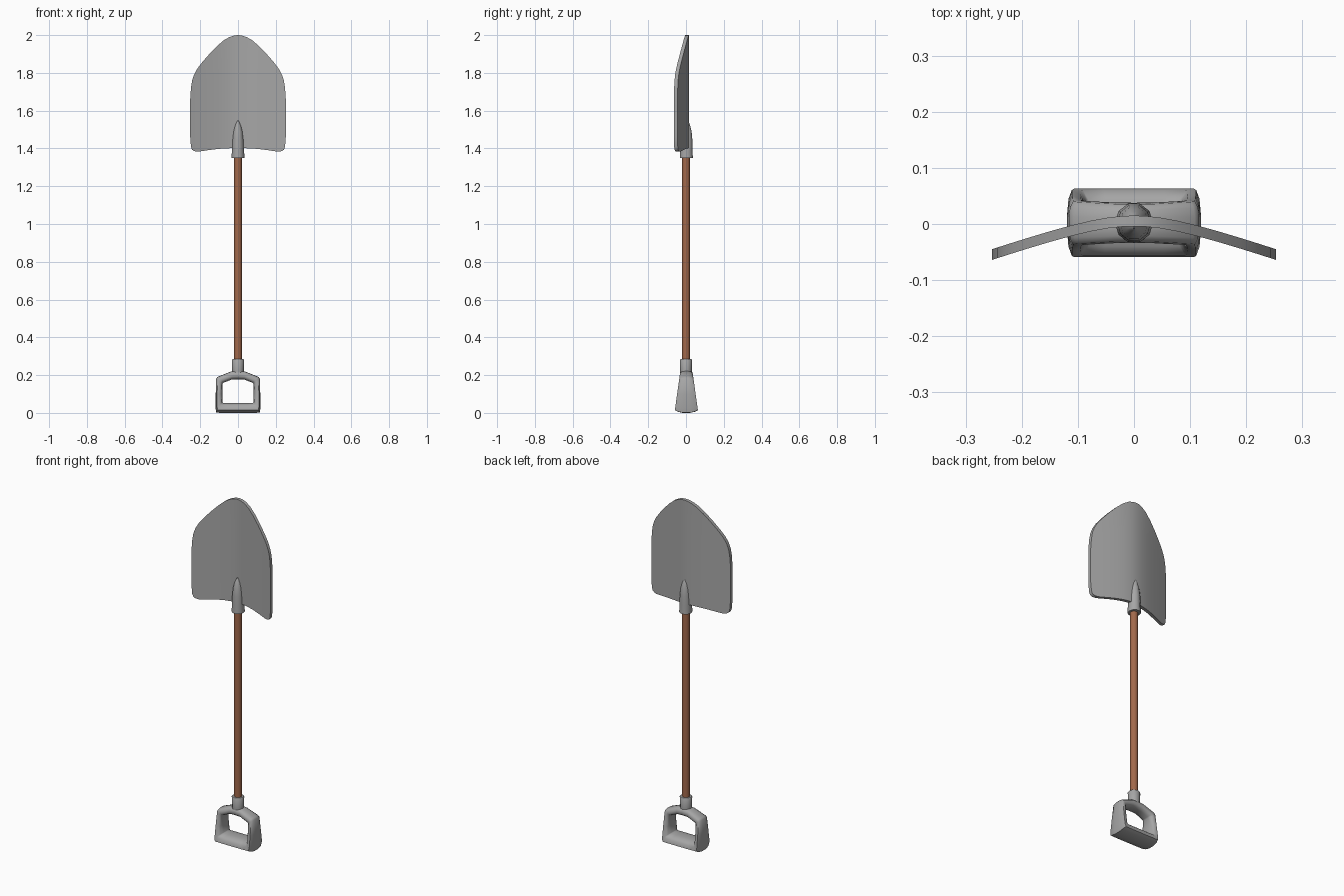
import bpy, bmesh, math

if "Cube" in bpy.data.objects:
    bpy.data.objects.remove(bpy.data.objects["Cube"])


def material(name, color):
    mat = bpy.data.materials.new(name)
    mat.diffuse_color = (*color, 1)
    mat.use_nodes = True
    mat.node_tree.nodes["Principled BSDF"].inputs["Base Color"].default_value = mat.diffuse_color
    return mat


steel = material("dark_grey_metal", (.38, .38, .38))
wood = material("wood", (.36, .14, .07))


def make(name, verts, faces, mat, angle=40, thick=0):
    """Mesh object with smooth shading; thick extrudes an open sheet along y."""
    me = bpy.data.meshes.new(name)
    me.from_pydata(verts, [], faces)
    bm = bmesh.new()
    bm.from_mesh(me)
    if thick:
        ext = bmesh.ops.extrude_face_region(bm, geom=bm.faces[:], use_keep_orig=True)
        moved = [v for v in ext["geom"] if isinstance(v, bmesh.types.BMVert)]
        bmesh.ops.translate(bm, verts=moved, vec=(0, thick, 0))
    bmesh.ops.recalc_face_normals(bm, faces=bm.faces)
    bm.to_mesh(me)
    bm.free()
    me.materials.append(mat)
    ob = bpy.data.objects.new(name, me)
    bpy.context.collection.objects.link(ob)
    bpy.ops.object.select_all(action='DESELECT')
    bpy.context.view_layer.objects.active = ob
    ob.select_set(True)
    bpy.ops.object.shade_smooth_by_angle(angle=math.radians(angle))
    return ob


def loft(name, rings, sides, mat, y=0.0, angle=50):
    """Tube through (z, radius x, radius y) rings, capped at both ends."""
    verts, faces = [], []
    for z, rx, ry in rings:
        for i in range(sides):
            a = 2 * math.pi * i / sides
            verts.append((rx * math.cos(a), y + ry * math.sin(a), z))
    for r in range(len(rings) - 1):
        for i in range(sides):
            j = (i + 1) % sides
            faces.append((r * sides + i, r * sides + j, (r + 1) * sides + j, (r + 1) * sides + i))
    faces.append(tuple(range(sides)))
    faces.append(tuple(range((len(rings) - 1) * sides, len(rings) * sides)))
    return make(name, verts, faces, mat, angle)


# Blade: columns of (x, top z, bottom z), bowed forward at the sides
half = [(0, 2.0, 1.402), (.02, 1.998, 1.402), (.045, 1.99, 1.401), (.075, 1.973, 1.40),
        (.11, 1.943, 1.397), (.15, 1.902, 1.392), (.19, 1.856, 1.386), (.215, 1.823, 1.383),
        (.232, 1.792, 1.386), (.243, 1.76, 1.393), (.249, 1.72, 1.41), (.253, 1.66, 1.46)]
cols = [(-x, t, b) for x, t, b in half[:0:-1]] + half
bow = lambda x: .015 - .059 * (math.hypot(x, .1) - .1) / (math.hypot(.25, .1) - .1)
rows = 5
verts, faces = [], []
for x, t, b in cols:
    for k in range(rows):
        verts.append((x, bow(x), b + (t - b) * k / (rows - 1)))
for c in range(len(cols) - 1):
    for k in range(rows - 1):
        a = c * rows + k
        faces.append((a, a + rows, a + rows + 1, a + 1))
make("blade", verts, faces, steel, thick=-.019)

# Pointed socket joining blade and shaft
loft("blade_socket", [(1.35, .034, .036), (1.40, .032, .034), (1.45, .030, .033),
                      (1.49, .025, .029), (1.52, .017, .021), (1.54, .008, .014),
                      (1.548, .002, .010)], 10, steel, .002)

# Wooden shaft
loft("shaft", [(.25, .021, .021), (1.37, .021, .021)], 12, wood)

# Collar above the grip
loft("grip_collar", [(.20, .032, .032), (.225, .031, .031), (.28, .033, .033), (.284, .030, .030)],
     12, steel)

# D-shaped grip: section swept between an outer and an inner outline
stations = [(0, .224, 0, .178), (.035, .22, .032, .177), (.108, .191, .076, .160),
            (.116, .182, .082, .154), (.118, .10, .083, .10), (.119, .025, .082, .056),
            (.115, .004, .078, .053), (.06, .003, .05, .053), (0, .003, 0, .053)]
loop = stations + [(-a, b, -c, d) for a, b, c, d in stations[-2:0:-1]]
side = [(1, .3), (.94, .72), (.78, 1), (.35, 1), (.1, .75), (0, .35)]
section = side + [(t, -s) for t, s in reversed(side)]
verts, faces = [], []
n, m = len(loop), len(section)
for ox, oz, ix, iz in loop:
    for t, s in section:
        z = iz + (oz - iz) * t
        verts.append((ix + (ox - ix) * t, .002 + s * (.063 - .14 * z), z - .003 * (z < .006)))
for i in range(n):
    for j in range(m):
        k, l = (i + 1) % n, (j + 1) % m
        faces.append((i * m + j, k * m + j, k * m + l, i * m + l))
make("d_grip", verts, faces, steel, 60)
